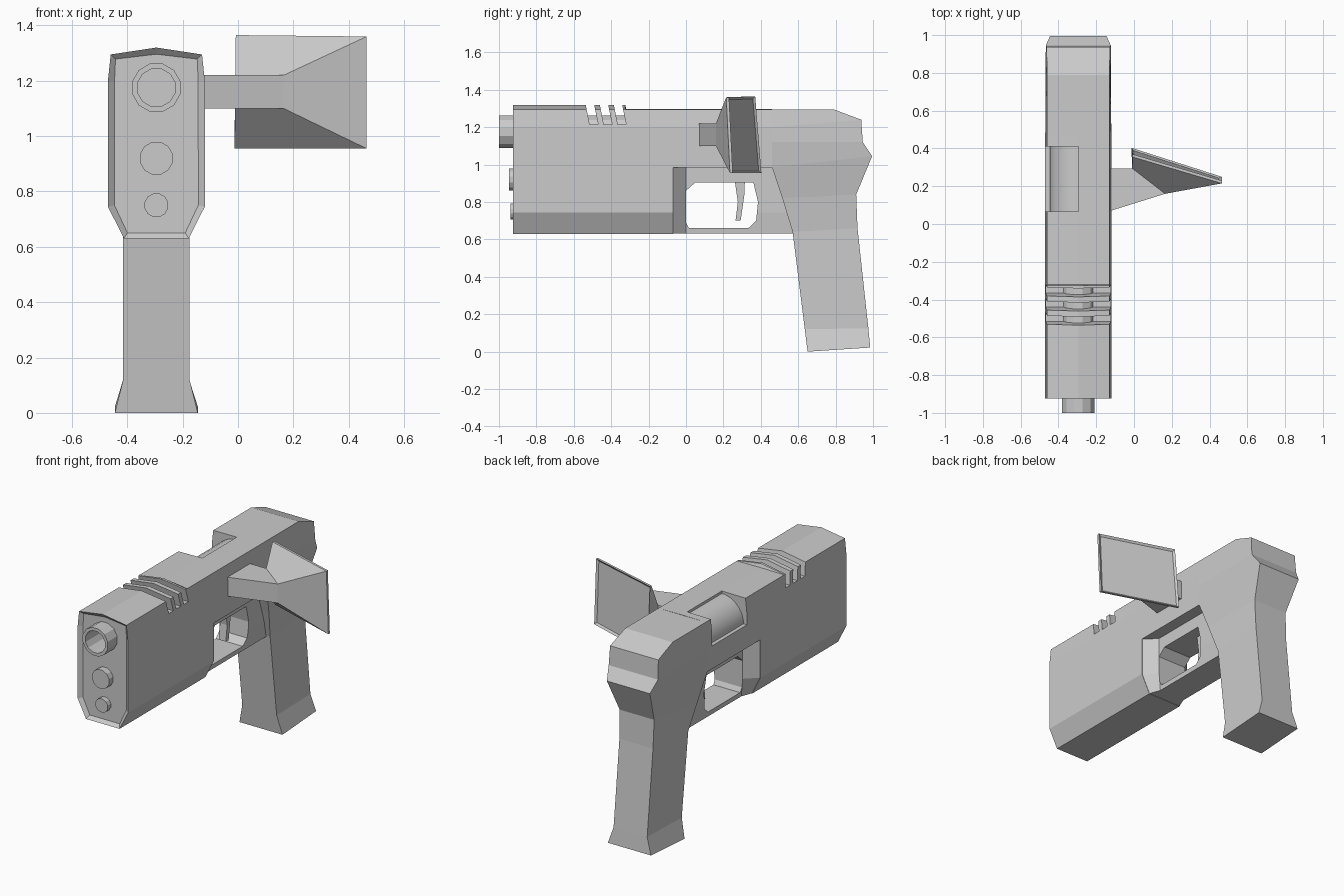
import bpy, bmesh, math
from mathutils import Vector

if "Cube" in bpy.data.objects:
    bpy.data.objects.remove(bpy.data.objects["Cube"])

CX = -0.295  # centre plane of the gun


def loft(name, rings):
    """Skin a list of equal-length point rings and cap both ends."""
    bm = bmesh.new()
    vs = [[bm.verts.new(p) for p in r] for r in rings]
    n = len(rings[0])
    for a, b in zip(vs, vs[1:]):
        for i in range(n):
            j = (i + 1) % n
            bm.faces.new((a[i], a[j], b[j], b[i]))
    bm.faces.new(vs[0])
    bm.faces.new(vs[-1])
    bmesh.ops.recalc_face_normals(bm, faces=bm.faces)
    me = bpy.data.meshes.new(name)
    bm.to_mesh(me)
    bm.free()
    ob = bpy.data.objects.new(name, me)
    bpy.context.collection.objects.link(ob)
    return ob


def side_prism(name, yz, half):
    return loft(name, [[(CX + s * half, y, z) for y, z in yz] for s in (-1, 1)])


def rod(name, z, r, y0, y1, n=12):
    ang = [2 * math.pi * (i + 0.5) / n for i in range(n)]
    return loft(name, [[(CX + r * math.cos(a), y, z + r * math.sin(a)) for a in ang]
                       for y in (y0, y1)])


def section(y, half):
    """Mirrored cross-section at y from (x, z) points listed top to bottom."""
    right = [(CX + x, y, z) for x, z in half]
    left = [(CX - x, y, z) for x, z in reversed(half) if x > 0]
    return right + left


def cut(ob, cutter, keep=False):
    m = ob.modifiers.new("cut", "BOOLEAN")
    m.operation = "DIFFERENCE"
    m.solver = "EXACT"
    m.object = cutter
    bpy.context.view_layer.objects.active = ob
    bpy.ops.object.modifier_apply(modifier=m.name)
    if not keep:
        bpy.data.objects.remove(cutter)


def inset_face(ob, direction, width, depth):
    """Sink a bordered panel into the face looking along direction."""
    bm = bmesh.new()
    bm.from_mesh(ob.data)
    d = Vector(direction)
    f = max(bm.faces, key=lambda f: f.normal.dot(d))
    n = f.normal.copy()
    bmesh.ops.inset_region(bm, faces=[f], thickness=width)
    bmesh.ops.translate(bm, verts=f.verts, vec=-n * depth)
    bm.to_mesh(ob.data)
    bm.free()


# Front housing with crowned top and sunken muzzle panel
def body(top):
    return [(0, top), (0.165, 1.295), (0.175, 1.2), (0.175, 0.745), (0.117, 0.63)]

housing = loft("front_housing", [section(y, body(t)) for y, t in
               ((-0.925, 1.32), (-0.325, 1.32), (-0.32, 1.297), (-0.07, 1.297))])
inset_face(housing, (0, -1, 0), 0.024, 0.02)

# Slanted cooling slots
for y in (-0.535, -0.46, -0.385):
    cut(housing, side_prism("slot_cutter", [(y - 0.005, 1.34), (y + 0.04, 1.34),
                                            (y + 0.065, 1.215), (y + 0.02, 1.215)], 0.3))

# Barrel, bored through into the housing
bore = rod("bore_cutter", 1.175, 0.07, -1.1, -0.75)
barrel = rod("barrel", 1.175, 0.09, -1.0, -0.31)
cut(barrel, bore, keep=True)
cut(housing, bore)

# Lamps under the barrel
rod("upper_lamp", 0.92, 0.061, -0.947, -0.89)
rod("lower_lamp", 0.75, 0.044, -0.937, -0.89)

# Upper receiver with ejection port on the left
receiver = loft("receiver", [section(y, [(0, 1.297), (0.165, 1.295), (0.175, 1.2), (0.175, 0.985)])
                             for y in (-0.07, 0.46)])
port = [(CX - 0.3, 1.13), (CX, 1.13), (CX, 1.4), (CX - 0.3, 1.4)]
cut(receiver, loft("port_cutter", [[(x, y, z) for x, z in port] for y in (0.065, 0.41)]))
bolt = rod("bolt", 1.13, 0.152, 0.06, 0.415, 24)
bpy.ops.object.select_all(action="DESELECT")
bolt.select_set(True)
bpy.context.view_layer.objects.active = bolt
bpy.ops.object.shade_smooth_by_angle()

# Grip and rear: front (y, z, half width) then back (y, z, half width)
levels = [
    ((0.65, 0.0, 0.15), (0.985, 0.022, 0.15)),
    ((0.635, 0.12, 0.12), (0.975, 0.125, 0.117)),
    ((0.57, 0.64, 0.12), (0.917, 0.66, 0.117)),
    ((0.515, 0.82, 0.15), (0.91, 0.84, 0.12)),
    ((0.46, 0.985, 0.175), (0.995, 1.045, 0.15)),
    ((0.46, 1.12, 0.175), (0.945, 1.12, 0.172)),
    ((0.46, 1.2, 0.175), (0.937, 1.24, 0.168)),
    ((0.46, 1.295, 0.165), (0.79, 1.295, 0.165)),
]
loft("grip", [[(CX - f[2], f[0], f[1]), (CX + f[2], f[0], f[1]),
               (CX + b[2], b[0], b[1]), (CX - b[2], b[0], b[1])] for f, b in levels])

# Trigger guard, tapering back from the housing
guard = loft("trigger_guard", [section(y, [(w, 0.99), (w, 0.745), (v, 0.632)]) for y, w, v in
             ((-0.07, 0.172, 0.116), (0.0, 0.1, 0.09), (0.46, 0.1, 0.09), (0.58, 0.1, 0.09))])
cut(guard, side_prism("guard_cutter", [(0.0, 0.69), (0.015, 0.662), (0.335, 0.662), (0.375, 0.70),
                                       (0.385, 0.80), (0.36, 0.905), (0.05, 0.905), (0.0, 0.86)], 0.3))

# Trigger
side_prism("trigger", [(0.26, 0.92), (0.315, 0.92), (0.312, 0.84), (0.292, 0.70),
                       (0.265, 0.70), (0.277, 0.80)], 0.025)

# Side screen: arm, flared back and framed display
arm = [(-0.13, 0.068), (0.165, 0.16), (-0.01, 0.295), (-0.13, 0.295)]
loft("screen_arm", [[(x, y, z) for x, y in arm] for z in (1.1, 1.22)])
base = [(0.165, 0.16, 1.1), (-0.01, 0.295, 1.1), (-0.01, 0.295, 1.22), (0.165, 0.16, 1.22)]
rim = [(0.465, 0.235, 0.955), (-0.013, 0.388, 0.955), (-0.008, 0.355, 1.365), (0.465, 0.215, 1.36)]
screen = loft("screen", [base, rim, [(x, y + 0.015, z) for x, y, z in rim]])
inset_face(screen, (0.3, 0.95, 0.08), 0.018, 0.01)
